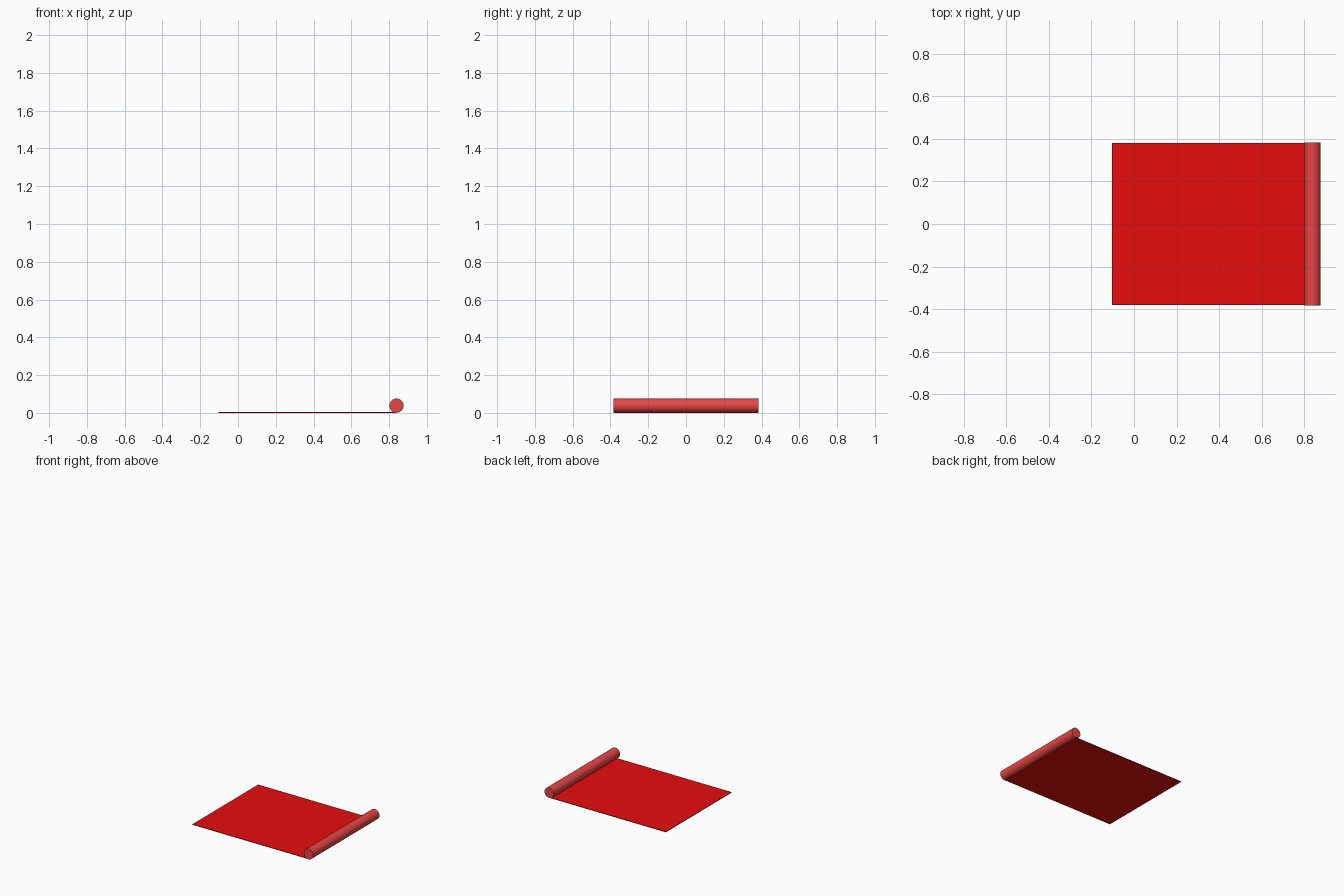
import bpy
import math

if "Cube" in bpy.data.objects:
    bpy.data.objects.remove(bpy.data.objects["Cube"])


def material(name, color):
    m = bpy.data.materials.new(name)
    m.diffuse_color = (*color, 1)
    m.use_nodes = True
    m.node_tree.nodes["Principled BSDF"].inputs["Base Color"].default_value = m.diffuse_color
    return m


# Flat unrolled carpet, running under the roll
bpy.ops.mesh.primitive_cube_add(size=1, location=(0.3675, 0, 0.002))
carpet = bpy.context.object
carpet.name = "carpet_sheet"
carpet.dimensions = (0.941, 0.76, 0.004)
bpy.ops.object.transform_apply(location=False, rotation=False, scale=True)
carpet.data.materials.append(material("carpet_red", (0.8, 0.004, 0.004)))

# Rolled-up end, lying along y
bpy.ops.mesh.primitive_cylinder_add(
    vertices=32, radius=0.0375, depth=0.766,
    location=(0.839, 0, 0.0385), rotation=(math.pi / 2, 0, 0))
roll = bpy.context.object
roll.name = "carpet_roll"
roll.data.materials.append(material("roll_red", (0.8, 0.06, 0.06)))
bpy.ops.object.shade_smooth_by_angle(angle=math.radians(30))
